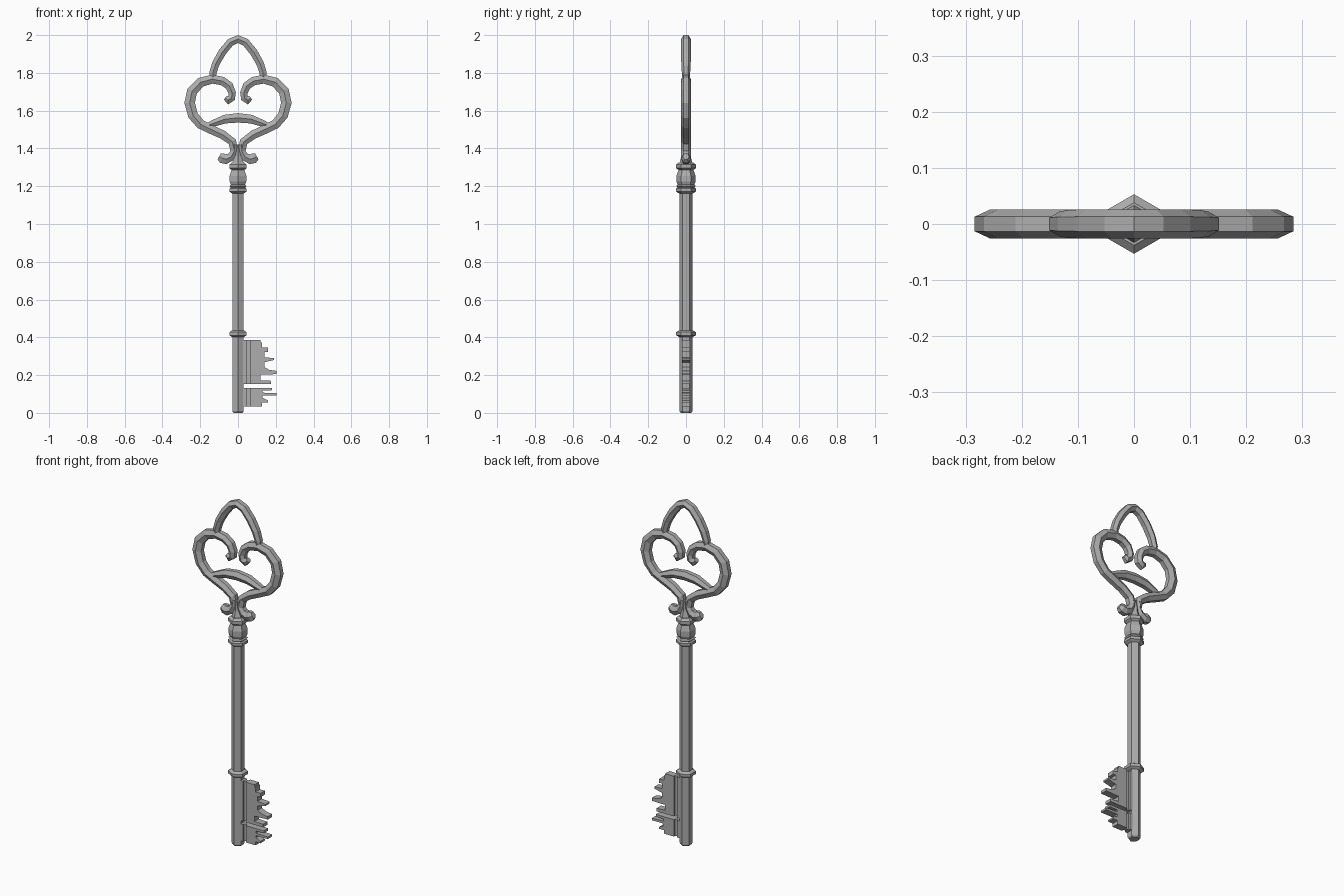
import bpy, bmesh, math
from mathutils import Vector

if "Cube" in bpy.data.objects:
    bpy.data.objects.remove(bpy.data.objects["Cube"], do_unlink=True)

GREY = (0.42, 0.42, 0.42, 1)
metal = bpy.data.materials.new("grey metal")
metal.use_nodes = True
metal.diffuse_color = GREY
metal.node_tree.nodes["Principled BSDF"].inputs["Base Color"].default_value = GREY


def finish(name, bm, mirror=False):
    bmesh.ops.recalc_face_normals(bm, faces=bm.faces)
    mesh = bpy.data.meshes.new(name)
    bm.to_mesh(mesh)
    bm.free()
    mesh.materials.append(metal)
    obj = bpy.data.objects.new(name, mesh)
    bpy.context.collection.objects.link(obj)
    if mirror:
        obj.modifiers.new("Mirror", "MIRROR").use_clip = True
    return obj


def skin(bm, rings):
    """Join hexagonal rings and cap both ends."""
    loops = [[bm.verts.new(p) for p in ring] for ring in rings]
    for a, b in zip(loops, loops[1:]):
        for i in range(6):
            j = (i + 1) % 6
            bm.faces.new((a[i], a[j], b[j], b[i]))
    bm.faces.new(loops[0])
    bm.faces.new(loops[-1])


ANGLES = [math.radians(30 + 60 * k) for k in range(6)]


def turned(name, profile):
    """Hexagonal turning from (radius, z) pairs."""
    bm = bmesh.new()
    skin(bm, [[(r * math.cos(a), r * math.sin(a), z) for a in ANGLES]
              for r, z in profile])
    return finish(name, bm)


def bar(name, path, mirror=True):
    """Hexagonal bar along (x, z, half width, half depth) points."""
    bm = bmesh.new()
    pts = [Vector((p[0], 0, p[1])) for p in path]
    rings = []
    for i, p in enumerate(pts):
        before = (p - pts[i - 1]).normalized() if i else Vector()
        after = (pts[i + 1] - p).normalized() if i < len(pts) - 1 else Vector()
        t = (before + after).normalized()
        side = Vector((t.z, 0, -t.x))
        w, d = path[i][2:]
        rings.append([p + side * (w * math.cos(a) / math.cos(ANGLES[0]))
                      + Vector((0, d * math.sin(a), 0)) for a in ANGLES])
    skin(bm, rings)
    return finish(name, bm, mirror)


# Shaft, its collars and the baluster
turned("shaft", [(.028, 0), (.035, .01), (.035, 1.18)])
turned("lower_collar", [(.037, .402), (.053, .411), (.053, .427), (.037, .436)])
turned("middle_collar", [(.036, 1.162), (.053, 1.172), (.053, 1.187),
                         (.044, 1.194), (.052, 1.201), (.04, 1.211)])
turned("baluster", [(.04, 1.20), (.051, 1.225), (.051, 1.255), (.036, 1.295)])
turned("upper_collar", [(.038, 1.285), (.053, 1.296), (.053, 1.314), (.038, 1.326)])
turned("stem", [(.036, 1.315), (.024, 1.36), (.02, 1.42)])

# Bow: side loops, scrolls and the flared feet
D = .026
bar("side_loop", [
    (-.068, 1.668, .012, .016), (-.052, 1.655, .022, .022), (-.034, 1.667, .02, D),
    (-.031, 1.695, .02, D), (-.047, 1.732, .022, D), (-.083, 1.757, .023, D),
    (-.137, 1.767, .024, D), (-.198, 1.750, .026, D), (-.243, 1.703, .028, D),
    (-.256, 1.642, .028, D), (-.238, 1.575, .027, D), (-.198, 1.528, .025, D),
    (-.145, 1.502, .024, D), (-.08, 1.472, .023, D), (-.03, 1.435, .022, D),
    (-.02, 1.39, .02, D)])
bar("foot_scroll", [
    (-.016, 1.42, .018, D), (-.02, 1.385, .018, D), (-.037, 1.355, .022, D),
    (-.064, 1.343, .026, D), (-.085, 1.349, .027, D), (-.1, 1.357, .017, .016)])

# Pointed crown arch
bar("crown_arch", [
    (-.134, 1.765, .016, .018), (-.133, 1.80, .019, .022), (-.117, 1.85, .02, .025),
    (-.083, 1.91, .021, .026), (-.04, 1.962, .021, .026), (0, 1.979, .021, .026),
    (.04, 1.962, .021, .026), (.083, 1.91, .021, .026), (.117, 1.85, .02, .025),
    (.133, 1.80, .019, .022), (.134, 1.765, .016, .018)], False)

# Low arch across the bow
bar("cross_arch", [
    (-.18, 1.515, .01, .015), (-.13, 1.533, .018, .022), (-.07, 1.555, .023, D),
    (0, 1.562, .025, D), (.07, 1.555, .023, D), (.13, 1.533, .018, .022),
    (.18, 1.515, .01, .015)], False)


def plate(name, outline, half):
    bm = bmesh.new()
    face = bm.faces.new([bm.verts.new((x, -half, z)) for x, z in outline])
    grown = bmesh.ops.extrude_face_region(bm, geom=[face])["geom"]
    for v in grown:
        if isinstance(v, bmesh.types.BMVert):
            v.co.y = half
    return finish(name, bm)


def box(x0, x1, z0, z1):
    return [(x0, z0), (x1, z0), (x1, z1), (x0, z1)]


# Bit: root strips, thin webs in the groove, toothed blades
for tag, z0, z1 in (("upper", .152, .385), ("lower", .035, .133)):
    plate(tag + "_bit_root", box(.02, .045, z0, z1), .02)
    plate(tag + "_bit_web", box(.04, .07, z0, z1), .008)
plate("upper_bit_blade", [
    (.064, .152), (.175, .152), (.175, .17), (.12, .172), (.12, .203), (.205, .205),
    (.205, .222), (.165, .228), (.14, .242), (.14, .268), (.19, .28), (.19, .29),
    (.14, .294), (.14, .322), (.158, .322), (.158, .345), (.127, .345), (.127, .372),
    (.12, .372), (.12, .385), (.064, .385)], .02)
plate("lower_bit_blade", [
    (.064, .035), (.127, .035), (.127, .055), (.158, .055), (.158, .066), (.13, .08),
    (.13, .092), (.205, .092), (.205, .104), (.13, .107), (.13, .118), (.18, .12),
    (.18, .133), (.064, .133)], .02)
